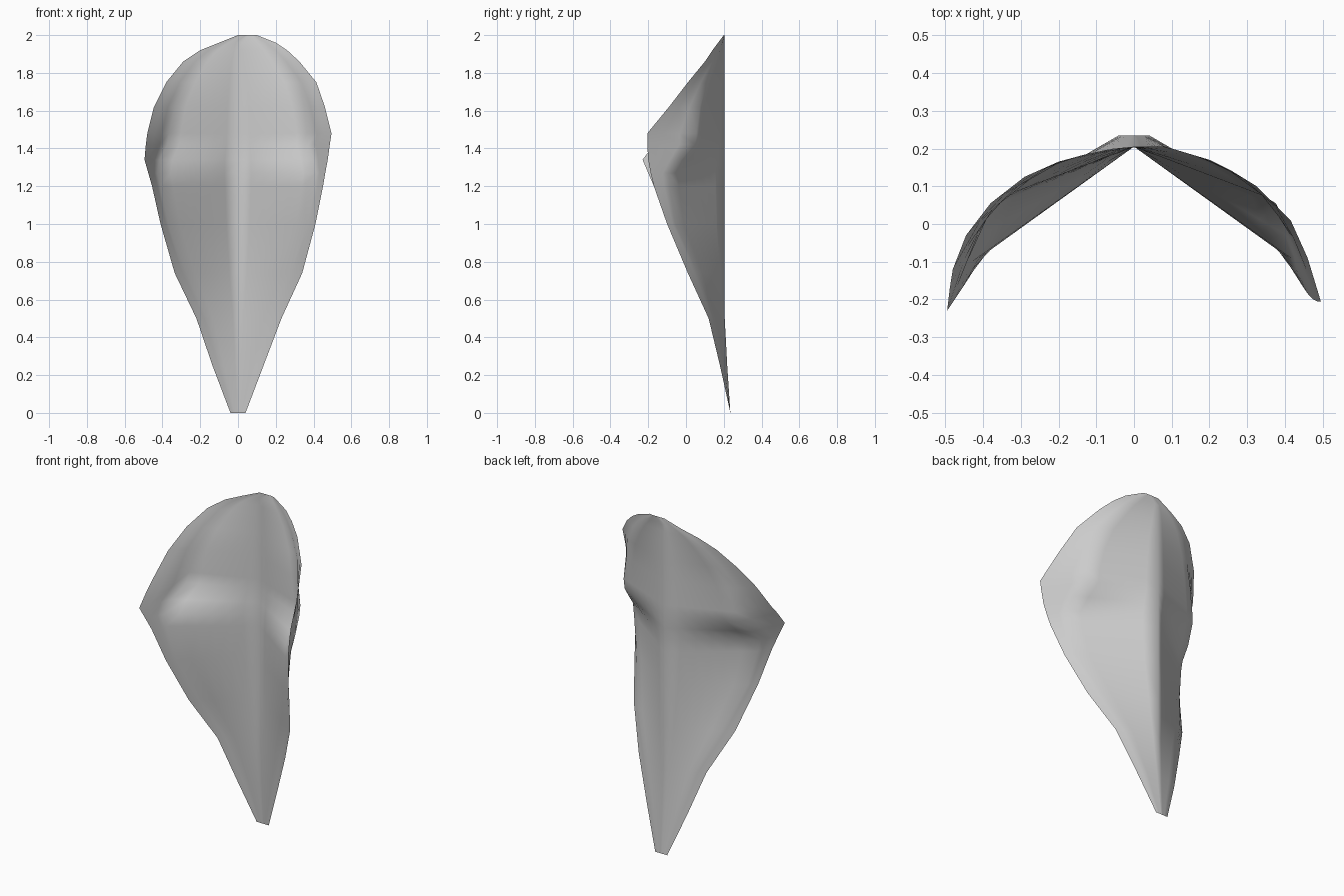
import bpy
import bmesh

cube = bpy.data.objects.get("Cube")
if cube:
    bpy.data.objects.remove(cube, do_unlink=True)

# Soft grey petal colour
grey = bpy.data.materials.new("petal_grey")
grey.use_nodes = True
colour = (0.6, 0.6, 0.6, 1)
grey.diffuse_color = colour
grey.node_tree.nodes["Principled BSDF"].inputs["Base Color"].default_value = colour

# Petal sections: z, right rim x and y, left rim x and y, forward slope beside the spine
sections = [
    (0, -.04, .235, .04, .235, 0),
    (.25, -.135, .18, .135, .18, .2),
    (.5, -.22, .12, .23, .12, .33),
    (.74, -.335, .01, .34, .01, .52),
    (1, -.41, -.1, .41, -.1, .71),
    (1.2, -.455, -.17, .45, -.17, .72),
    (1.27, -.475, -.2, .462, -.187, .71),
    (1.34, -.495, -.23, .475, -.2, .58),
    (1.42, -.488, -.17, .486, -.205, .42),
    (1.48, -.48, -.12, .495, -.205, .4),
    (1.62, -.445, -.03, .46, -.09, .38),
    (1.75, -.38, .055, .415, .01, .31),
    (1.86, -.29, .125, .325, .1, .21),
    (1.92, -.2, .165, .26, .14, .16),
    (1.96, -.1, .19, .2, .17, .1),
    (2, 0, .205, .1, .2, 0),
]
INNER_COLUMNS = 6
OUTER_COLUMNS = 3


def spine_depth(z):
    """The spine is upright, with the foot swept slightly back."""
    return .205 + .03 * max(0, 1 - z / .45)


def wing(spine_x, back, rim_x, rim_y, slope):
    """Points from beside the spine to one rim: a flat inner panel, then a curled edge."""
    bend = .58 + .45 * slope
    bend_x = spine_x + (rim_x - spine_x) * bend
    bend_y = max(back - slope * abs(bend_x - spine_x), back + (rim_y - back) * bend)
    points = []
    for i in range(1, INNER_COLUMNS + 1):
        t = i / INNER_COLUMNS
        points.append((spine_x + (bend_x - spine_x) * t, back + (bend_y - back) * t))
    for i in range(1, OUTER_COLUMNS + 1):
        t = i / OUTER_COLUMNS
        points.append((bend_x + (rim_x - bend_x) * t, bend_y + (rim_y - bend_y) * t))
    return points


def section(z, right_x, right_y, left_x, left_y, slope):
    """Points across the petal, from the right rim over the spine to the left rim."""
    spine_x = 0 if right_x < 0 else (right_x + left_x) / 2
    back = spine_depth(z)
    right = wing(spine_x, back, right_x, right_y, slope)
    left = wing(spine_x, back, left_x, left_y, slope)
    return [(x, y, z) for x, y in right[::-1] + [(spine_x, back)] + left]


# Petal blade: skin the sections from foot to tip
bm = bmesh.new()
rows = [[bm.verts.new(p) for p in section(*station)] for station in sections]
for low, high in zip(rows, rows[1:]):
    for a, b, c, d in zip(low, low[1:], high[1:], high):
        bm.faces.new((a, b, c, d))
for face in bm.faces:
    face.smooth = True

mesh = bpy.data.meshes.new("petal")
bm.to_mesh(mesh)
bm.free()
mesh.materials.append(grey)
petal = bpy.data.objects.new("petal", mesh)
bpy.context.collection.objects.link(petal)
